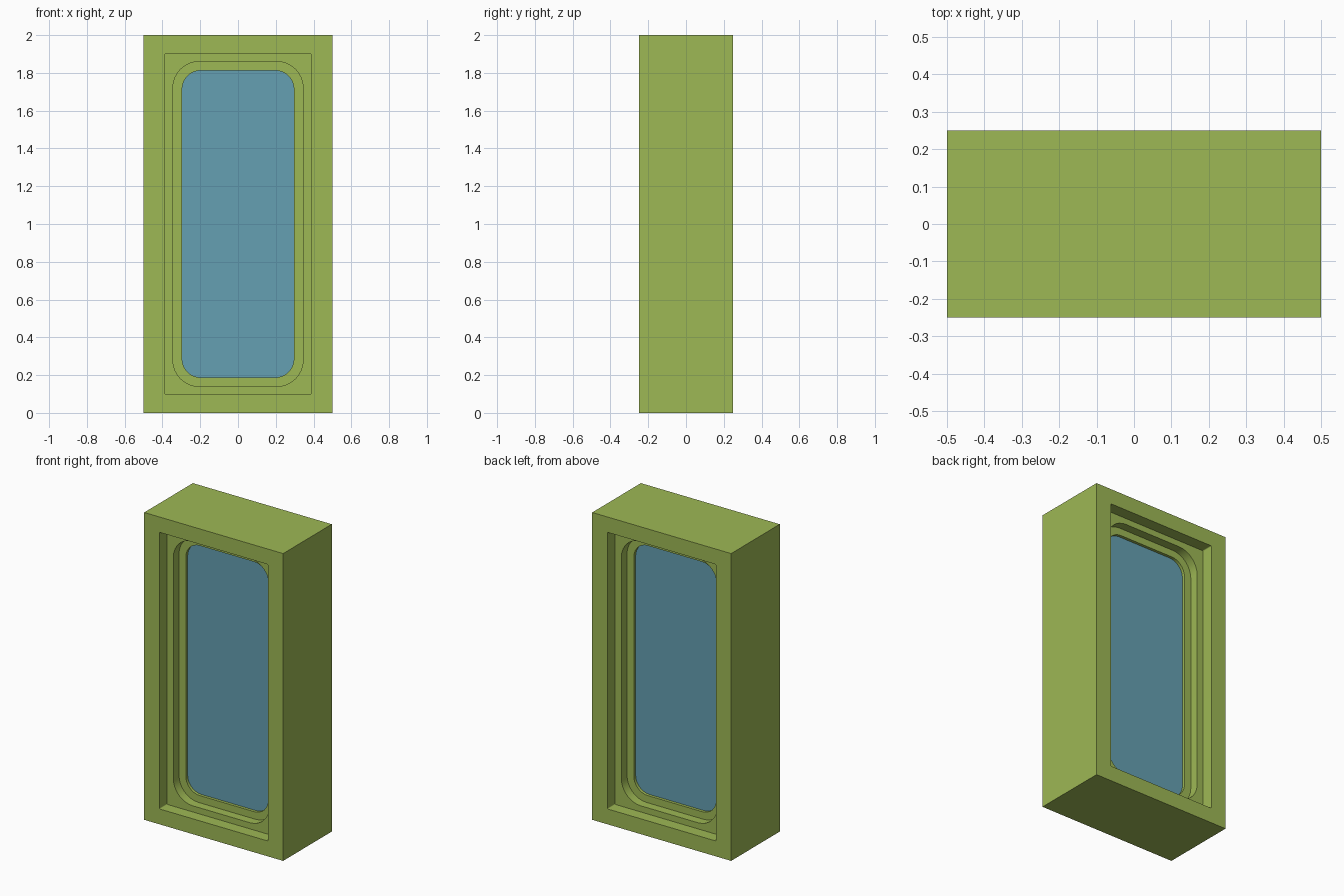
import bpy, bmesh, math

if "Cube" in bpy.data.objects:
    bpy.data.objects.remove(bpy.data.objects["Cube"])

SEGS = 8       # segments per rounded corner
MID_Z = 1.0    # all outlines are centred at this height


def outline(half_w, half_h, radius):
    """Rounded rectangle in the x-z plane."""
    pts = []
    for i, (sx, sz) in enumerate([(1, 1), (-1, 1), (-1, -1), (1, -1)]):
        cx, cz = sx * (half_w - radius), sz * (half_h - radius)
        for k in range(SEGS + 1):
            a = math.pi / 2 * (i + k / SEGS)
            pts.append((cx + radius * math.cos(a), MID_Z + cz + radius * math.sin(a)))
    return pts


def loft(name, sections, color, closed=False):
    """Bridge a series of (outline, y) sections; cap the ends unless closed."""
    bm = bmesh.new()
    rings = [[bm.verts.new((x, y, z)) for x, z in pts] for pts, y in sections]
    n = len(rings[0])
    pairs = list(zip(rings, rings[1:]))
    if closed:
        pairs.append((rings[-1], rings[0]))
    else:
        bm.faces.new(rings[0])
        bm.faces.new(rings[-1])
    for a, b in pairs:
        for i in range(n):
            j = (i + 1) % n
            bm.faces.new((a[i], a[j], b[j], b[i]))
    bmesh.ops.remove_doubles(bm, verts=bm.verts, dist=1e-5)
    bmesh.ops.recalc_face_normals(bm, faces=bm.faces)
    mesh = bpy.data.meshes.new(name)
    bm.to_mesh(mesh)
    bm.free()
    obj = bpy.data.objects.new(name, mesh)
    bpy.context.collection.objects.link(obj)
    mat = bpy.data.materials.new(name + "_color")
    mat.diffuse_color = color
    mat.use_nodes = True
    mat.node_tree.nodes["Principled BSDF"].inputs["Base Color"].default_value = mat.diffuse_color
    mesh.materials.append(mat)
    bpy.ops.object.select_all(action='DESELECT')
    obj.select_set(True)
    bpy.context.view_layer.objects.active = obj
    bpy.ops.object.shade_smooth_by_angle(angle=math.radians(30))
    return obj


outer = outline(0.5, 1.0, 0.0)
recess = outline(0.39, 0.90, 0.006)
step = outline(0.345, 0.86, 0.14)
opening = outline(0.296, 0.813, 0.10)

# Frame: stepped recess on the front, mirrored on the back
front = [(outer, -0.25), (recess, -0.25), (recess, -0.172), (step, -0.172),
         (step, -0.114), (opening, -0.114)]
back = [(pts, -y) for pts, y in reversed(front)]
loft("window_frame", front + back, (0.34, 0.48, 0.09, 1), closed=True)

# Glass filling the opening, slightly set back on both sides
loft("glass_pane", [(opening, -0.095), (opening, 0.095)], (0.13, 0.35, 0.445, 1))
